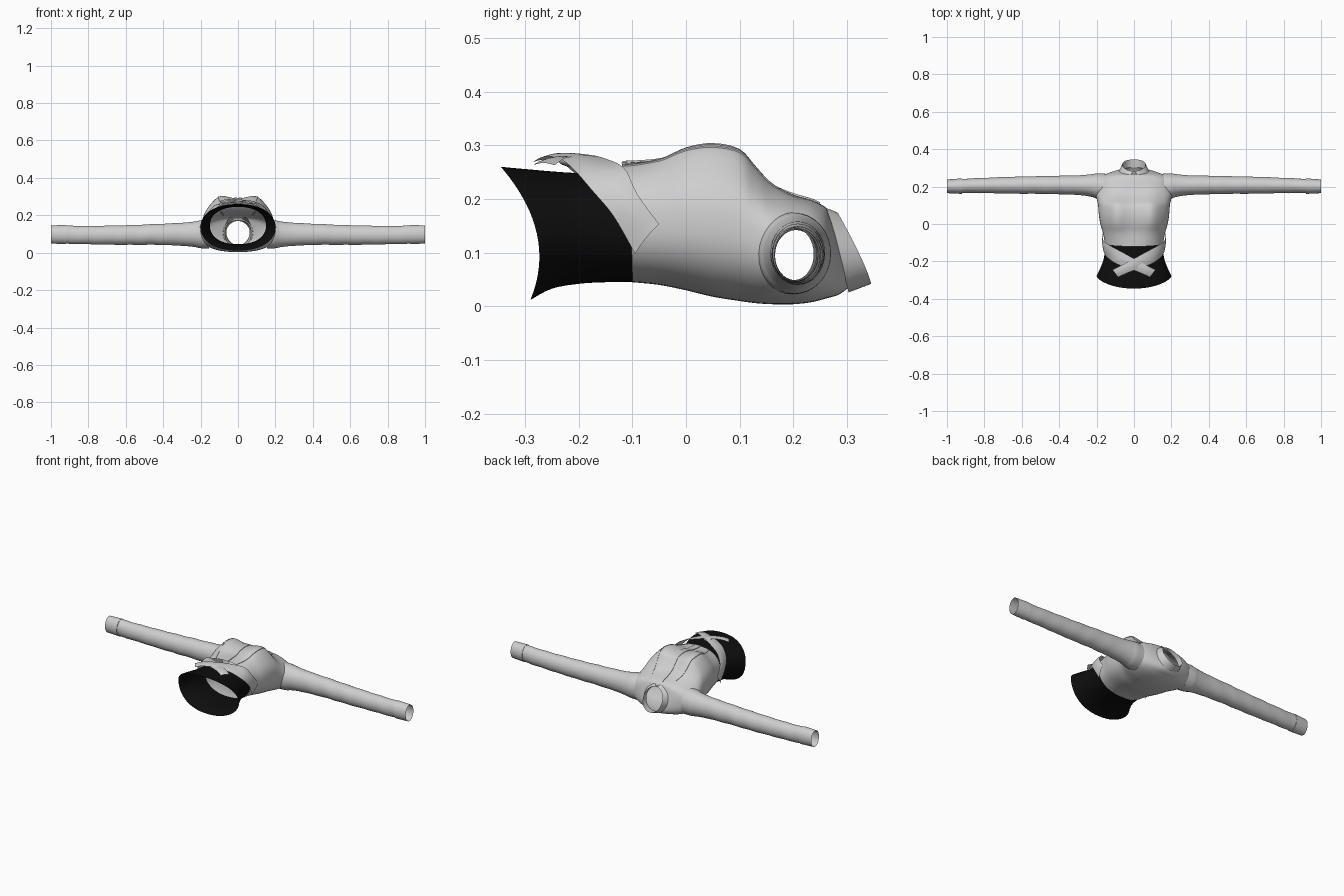
import bpy, bmesh, math

if "Cube" in bpy.data.objects:
    bpy.data.objects.remove(bpy.data.objects["Cube"])

def material(name, v):
    m = bpy.data.materials.new(name)
    m.diffuse_color = (v, v, v, 1)
    m.use_nodes = True
    m.node_tree.nodes["Principled BSDF"].inputs["Base Color"].default_value = m.diffuse_color
    return m

CLOTH = material("light grey cloth", 0.62)
BLACK = material("black cloth", 0.004)

def smooth_rows(rows, steps):
    """Catmull-Rom interpolation through equal-length tuples."""
    out = []
    for i in range(len(rows) - 1):
        a, b, c, d = rows[max(i - 1, 0)], rows[i], rows[i + 1], rows[min(i + 2, len(rows) - 1)]
        for k in range(steps):
            t = k / steps
            out.append(tuple(0.5 * (2 * q + (r - p) * t + (2 * p - 5 * q + 4 * r - s) * t * t
                                    + (3 * q - p - 3 * r + s) * t ** 3)
                             for p, q, r, s in zip(a, b, c, d)))
    return out + [tuple(rows[-1])]

def loft(name, rings, mat, closed=True, drop=None, angle=50):
    """Skin a list of point rings; drop() removes faces by their centre."""
    bm = bmesh.new()
    vr = [[bm.verts.new(p) for p in r] for r in rings]
    n = len(rings[0])
    for a, b in zip(vr, vr[1:]):
        for j in range(n if closed else n - 1):
            k = (j + 1) % n
            bm.faces.new((a[j], a[k], b[k], b[j]))
    if drop:
        bmesh.ops.delete(bm, geom=[f for f in bm.faces if drop(f.calc_center_median())], context='FACES')
    bmesh.ops.recalc_face_normals(bm, faces=bm.faces)
    me = bpy.data.meshes.new(name)
    bm.to_mesh(me)
    bm.free()
    me.materials.append(mat)
    ob = bpy.data.objects.new(name, me)
    bpy.context.collection.objects.link(ob)
    bpy.ops.object.select_all(action='DESELECT')
    ob.select_set(True)
    bpy.context.view_layer.objects.active = ob
    bpy.ops.object.shade_smooth_by_angle(angle=math.radians(angle))
    return ob

def spow(v, e):
    return math.copysign(abs(v) ** e, v)

def section(row, power, n=64):
    """Body cross-section: front y, middle y, back y, half width, bottom z, top z, chest swell."""
    yf, ym, yb, w, zb, zt, bump = row
    ring = []
    for j in range(n):
        t = 2 * math.pi * j / n
        s = spow(math.sin(t), 2 / power)
        x = w * spow(math.cos(t), 2 / power)
        z = (zb + zt) / 2 + (zt - zb) / 2 * s
        if s > 0:
            z += bump * s * math.exp(-((abs(x) - 0.1) / 0.05) ** 2)
        y = ym + (yf - yb) / 2 * s + ((yf + yb) / 2 - ym) * s * s
        ring.append((x, y, z))
    return ring

# Shirt body, from waist to neck
POWER = 2.4
body_rows = smooth_rows([
    (-.12, -.105, -.10, .155, .045, .268, 0),
    (-.05, -.05, -.05, .166, .040, .272, .014),
    (0, 0, 0, .180, .030, .285, .024),
    (.05, .05, .05, .188, .018, .290, .027),
    (.10, .10, .10, .192, .010, .280, .025),
    (.13, .13, .13, .198, .006, .252, .018),
    (.16, .16, .16, .206, .004, .225, .010),
    (.20, .20, .20, .205, .004, .208, .003),
    (.235, .235, .235, .195, .008, .198, 0),
    (.255, .26, .262, .165, .015, .188, 0),
    (.262, .278, .285, .115, .022, .182, 0),
    (.266, .287, .303, .070, .035, .172, 0)], 4)

def in_armhole(c):
    return abs(c.x) > .14 and ((c.y - .2) / .058) ** 2 + ((c.z - .098) / .064) ** 2 < 1

loft("shirt_body", [section(r, POWER) for r in body_rows], CLOTH, drop=in_armhole)

# Skirt band, flaring to the hem
skirt_rows = smooth_rows([
    (-.12, -.10, -.10, .150, .045, .245, 0),
    (-.17, -.15, -.15, .155, .045, .247, 0),
    (-.23, -.20, -.20, .166, .042, .250, 0),
    (-.29, -.245, -.25, .184, .033, .255, 0),
    (-.345, -.278, -.29, .200, .012, .260, 0)], 4)
loft("skirt_band", [section(r, 2.2) for r in skirt_rows], BLACK)

# Sleeves and cuffs: x, low y, high y, low z, high z
def tube(rows, side, wrinkle, n=32):
    rings = []
    for x, y0, y1, z0, z1 in rows:
        ring = []
        for j in range(n):
            t = 2 * math.pi * j / n
            k = 1 + wrinkle * math.sin(x * 55 + 2 * math.sin(t)) * min(1, max(0, (x - .25) * 6))
            ring.append((side * x, (y0 + y1) / 2 + (y1 - y0) / 2 * k * math.cos(t),
                         (z0 + z1) / 2 + (z1 - z0) / 2 * k * math.sin(t)))
        rings.append(ring)
    return rings

sleeve_rows = smooth_rows([
    (.155, .130, .270, .022, .176), (.200, .136, .270, .024, .173),
    (.230, .146, .266, .030, .167), (.300, .155, .260, .037, .160),
    (.450, .160, .257, .042, .153), (.600, .162, .254, .042, .147),
    (.800, .165, .247, .045, .143), (.925, .165, .241, .048, .145)], 6)
cuff_rows = [(.92, .165, .241, .048, .145), (.92, .161, .244, .046, .148), (1.0, .165, .238, .049, .146)]
for side, label in ((1, "right"), (-1, "left")):
    loft(label + "_sleeve", tube(sleeve_rows, side, .02), CLOTH)
    loft(label + "_cuff", tube(cuff_rows, side, 0), CLOTH)

# Collar: inner stand, then a fold-over fall with two front points
def collar_ring(kind, n=64):
    ring = []
    for j in range(n + 1):
        t = -math.pi + 2 * math.pi * j / n
        c, s = math.cos(t), math.sin(t)
        f = (1 + c) / 2
        top = (.062 * s, .345 - .062 * f ** 1.2, .108 + .066 * c)
        if kind == "top":
            p = top
        elif kind == "base":
            p = (.064 * s, .303 - .040 * f, .103 + .066 * c)
        else:
            point = max(0, 1 - abs(abs(t) - .55) / .45)
            fall = (.080 * s, .303 - .040 * f - .045 * point, .106 + .080 * c + .018 * point)
            k = min(1, abs(t) / .4)
            p = tuple(a + (b - a) * k for a, b in zip(top, fall))
        ring.append(p)
    return ring

loft("collar_stand", [collar_ring("base"), collar_ring("top")], CLOTH, closed=False)
loft("collar_fall", [collar_ring("top"), collar_ring("fall")], CLOTH, closed=False)

# Height of the shirt front at a given x and y
def front_z(x, y):
    for a, b in zip(body_rows, body_rows[1:]):
        if a[0] <= y <= b[0]:
            k = (y - a[0]) / (b[0] - a[0])
            _, _, _, w, zb, zt, bump = (p + (q - p) * k for p, q in zip(a, b))
            s = max(0, 1 - (abs(x) / w) ** POWER) ** (1 / POWER)
            return (zb + zt) / 2 + (zt - zb) / 2 * s + bump * s * math.exp(-((abs(x) - .1) / .05) ** 2)
    return .2

def front_strip(name, centre, half, lift, y0, y1, n=36):
    rings = []
    for i in range(n + 1):
        y = y0 + (y1 - y0) * i / n
        c = centre(y)
        rings.append([(c + dx, y, front_z(c + dx, y) + dz) for dx, dz in
                      ((-half, -.002), (-half, lift), (0, lift), (half, lift), (half, -.002))])
    loft(name, rings, CLOTH, closed=False, angle=30)

# Button placket and curved panel seams
front_strip("button_placket", lambda y: 0, .018, .003, -.118, .25)
for side, label in ((1, "right"), (-1, "left")):
    front_strip(label + "_panel_seam", lambda y: side * (.105 - 1.2 * (y - .06) ** 2), .003, .002, -.118, .21)

# Crossed tie ends over the waist, each between a lower and an upper edge
lower = [(.160, -.095, .095), (.165, -.135, .165), (.147, -.175, .213), (.095, -.212, .255),
         (.02, -.240, .274), (-.05, -.268, .275), (-.085, -.285, .266)]
upper = [(.170, -.050, .150), (.162, -.090, .205), (.128, -.115, .254), (.06, -.152, .273),
         (0, -.185, .280), (-.07, -.222, .280), (-.115, -.245, .266)]
for side, label, lift in ((1, "right", .003), (-1, "left", -.003)):
    rings = []
    for a, b in zip(smooth_rows(lower, 5), smooth_rows(upper, 5)):
        ring = []
        for i in range(7):
            k = i / 6
            puff = .007 * math.sin(math.pi * k)
            p = [u + (v - u) * k for u, v in zip(a, b)]
            ring.append((side * (p[0] + puff * max(0, p[0]) * 4), p[1], p[2] + puff * .6 + lift))
        rings.append(ring)
    loft(label + "_waist_tie", rings, CLOTH, closed=False)

# Small knot where the ties cross
knot = []
for i in range(9):
    t = math.pi * i / 8
    r = max(.02, math.sin(t))
    knot.append([(-.026 * math.cos(t), -.212 + .026 * r * math.cos(u), .272 + .012 * r * math.sin(u))
                 for u in (2 * math.pi * j / 16 for j in range(16))])
loft("tie_knot", knot, CLOTH)
